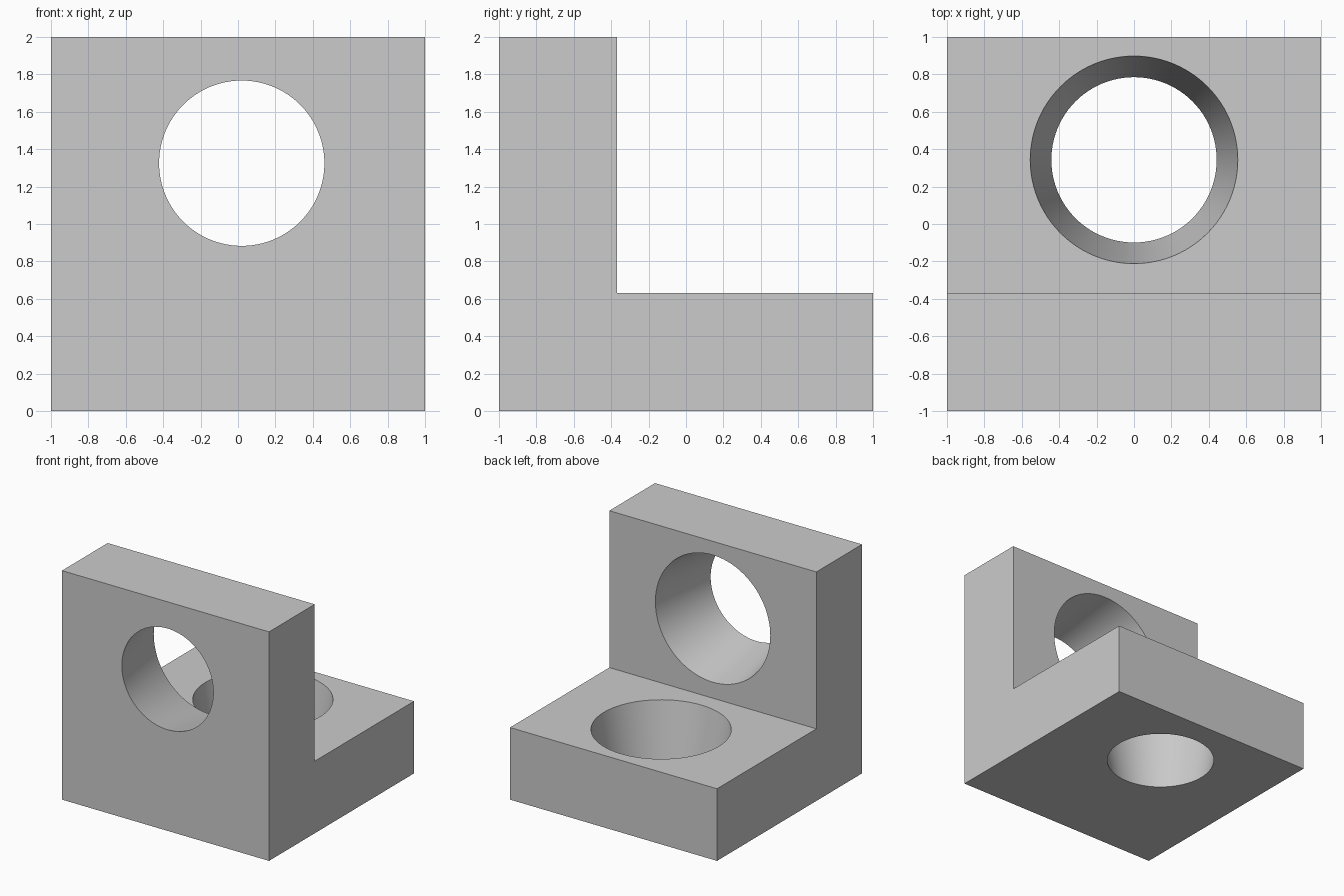
import bpy, bmesh, math
from mathutils import Vector

cube = bpy.data.objects.get("Cube")
if cube:
    bpy.data.objects.remove(cube, do_unlink=True)

grey = bpy.data.materials.new("plain grey")
grey.use_nodes = True
colour = (0.6, 0.6, 0.6, 1)
grey.diffuse_color = colour
grey.node_tree.nodes["Principled BSDF"].inputs["Base Color"].default_value = colour


def make_object(name, bm):
    bmesh.ops.recalc_face_normals(bm, faces=bm.faces)
    mesh = bpy.data.meshes.new(name)
    bm.to_mesh(mesh)
    bm.free()
    mesh.materials.append(grey)
    obj = bpy.data.objects.new(name, mesh)
    bpy.context.collection.objects.link(obj)
    return obj


def tapered_cutter(name, start, end, r_start, r_end, u, v, sides=96):
    """Loft between two parallel circles, extended past both ends."""
    start, end, u, v = (Vector(p) for p in (start, end, u, v))
    bm = bmesh.new()
    rings = []
    for t in (-0.1, 1.1):
        centre = start.lerp(end, t)
        radius = r_start + (r_end - r_start) * t
        angles = [math.tau * i / sides for i in range(sides)]
        rings.append([bm.verts.new(centre + radius * (u * math.cos(a) + v * math.sin(a)))
                      for a in angles])
        bm.faces.new(rings[-1])
    for i in range(sides):
        j = (i + 1) % sides
        bm.faces.new((rings[0][i], rings[0][j], rings[1][j], rings[1][i]))
    obj = make_object(name, bm)
    obj.hide_render = True
    return obj


# L-shaped bracket: side profile (y, z) extruded across x
wall_y, base_z = -0.37, 0.63
profile = [(-1, 0), (1, 0), (1, base_z), (wall_y, base_z), (wall_y, 2), (-1, 2)]
bm = bmesh.new()
face = bm.faces.new([bm.verts.new((-1, y, z)) for y, z in profile])
extruded = bmesh.ops.extrude_face_region(bm, geom=[face])["geom"]
bmesh.ops.translate(bm, vec=(2, 0, 0),
                    verts=[g for g in extruded if isinstance(g, bmesh.types.BMVert)])
bracket = make_object("angle_bracket", bm)

# Tapered holes through the upright wall and the base
cutters = [
    tapered_cutter("wall_hole_cutter", (0.02, -1, 1.325), (0, wall_y, 1.325),
                   0.442, 0.555, (1, 0, 0), (0, 0, 1)),
    tapered_cutter("base_hole_cutter", (0, 0.343, 0), (0, 0.343, base_z),
                   0.442, 0.555, (1, 0, 0), (0, 1, 0)),
]
bpy.ops.object.select_all(action="DESELECT")
bracket.select_set(True)
bpy.context.view_layer.objects.active = bracket
for cutter in cutters:
    mod = bracket.modifiers.new(cutter.name, "BOOLEAN")
    mod.operation = "DIFFERENCE"
    mod.solver = "EXACT"
    mod.object = cutter
    bpy.ops.object.modifier_apply(modifier=mod.name)
    bpy.data.objects.remove(cutter, do_unlink=True)

bpy.ops.object.shade_smooth_by_angle(angle=math.radians(30))
